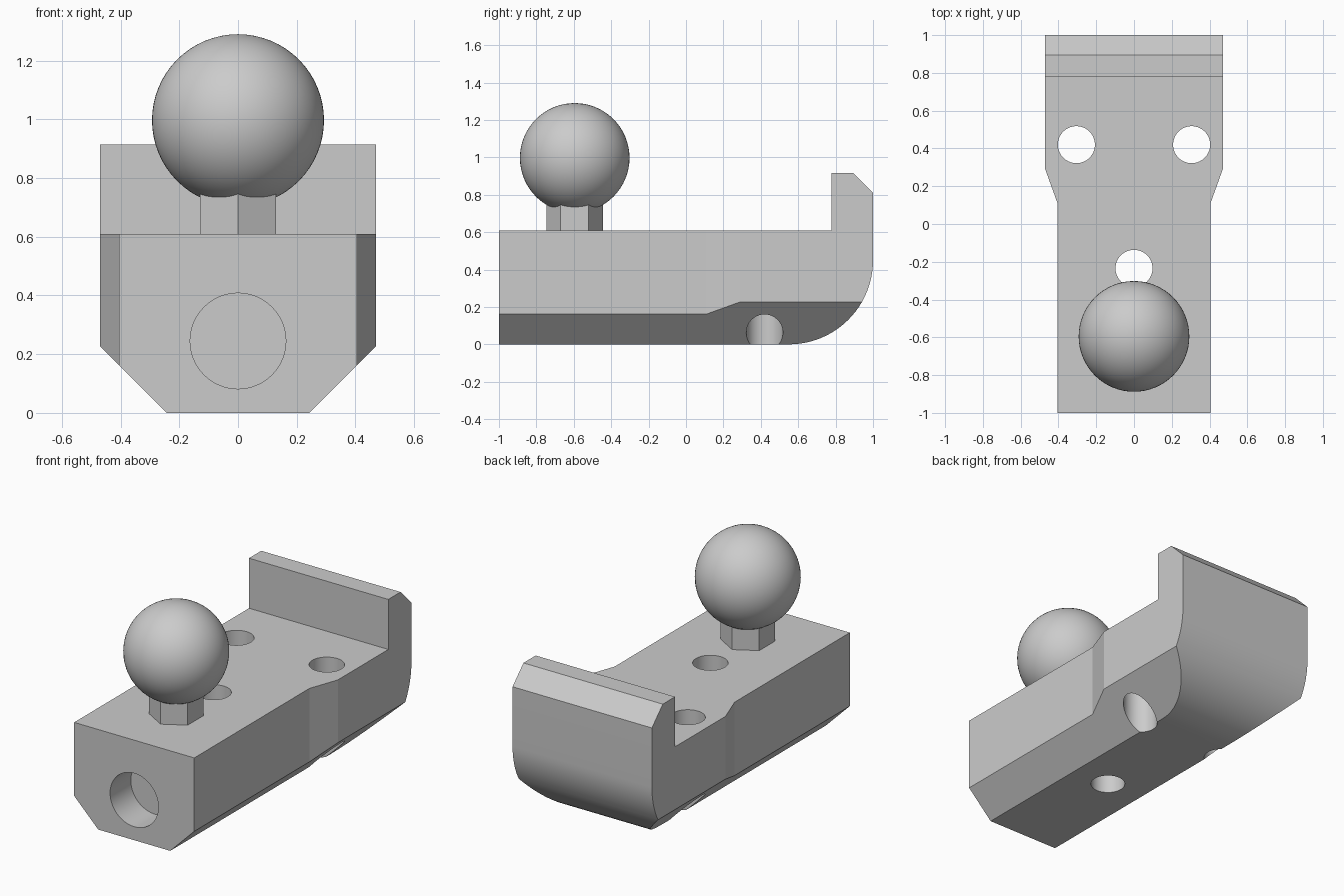
import bpy, bmesh, math
from mathutils import Vector

cube = bpy.data.objects.get("Cube")
if cube:
    bpy.data.objects.remove(cube, do_unlink=True)

# Single plain metal colour
metal = bpy.data.materials.new("grey_metal")
metal.use_nodes = True
GREY = (0.6, 0.6, 0.6, 1)
metal.diffuse_color = GREY
metal.node_tree.nodes["Principled BSDF"].inputs["Base Color"].default_value = GREY


def make(name, bm):
    bmesh.ops.recalc_face_normals(bm, faces=bm.faces)
    mesh = bpy.data.meshes.new(name)
    bm.to_mesh(mesh)
    bm.free()
    mesh.materials.append(metal)
    ob = bpy.data.objects.new(name, mesh)
    bpy.context.collection.objects.link(ob)
    return ob


def prism(name, profile, place, lo, hi):
    """Extrude a 2D profile from lo to hi; place(a, b, depth) gives the 3D point."""
    bm = bmesh.new()
    face = bm.faces.new([bm.verts.new(place(a, b, lo)) for a, b in profile])
    new = bmesh.ops.extrude_face_region(bm, geom=[face])["geom"]
    shift = Vector(place(0, 0, hi)) - Vector(place(0, 0, lo))
    bmesh.ops.translate(bm, vec=shift, verts=[v for v in new if isinstance(v, bmesh.types.BMVert)])
    return make(name, bm)


def along_x(a, b, d): return (d, a, b)
def along_y(a, b, d): return (a, d, b)
def along_z(a, b, d): return (a, b, d)


def circle(cx, cy, r, n=64, turn=0):
    return [(cx + r * math.cos(turn + math.tau * i / n),
             cy + r * math.sin(turn + math.tau * i / n)) for i in range(n)]


def mirrored(half):
    return half + [(-x, y) for x, y in reversed(half)]


def activate(ob):
    bpy.ops.object.select_all(action='DESELECT')
    ob.select_set(True)
    bpy.context.view_layer.objects.active = ob


def cut(ob, tool, operation='DIFFERENCE'):
    activate(ob)
    mod = ob.modifiers.new("cut", 'BOOLEAN')
    mod.object, mod.operation, mod.solver = tool, operation, 'EXACT'
    bpy.ops.object.modifier_apply(modifier=mod.name)
    bpy.data.objects.remove(tool, do_unlink=True)


def smooth(ob):
    activate(ob)
    bpy.ops.object.shade_smooth_by_angle(angle=math.radians(15))


# Body: side profile with rounded heel and raised back lip
R = 0.45
heel = [(1 - R + R * math.sin(t), R - R * math.cos(t))
        for t in (math.pi / 2 * i / 24 for i in range(25))]
side = [(-1, 0)] + heel + [(1, 0.81), (0.895, 0.915), (0.777, 0.915), (0.777, 0.61), (-1, 0.61)]
body = prism("hitch_body", side, along_x, -0.6, 0.6)

# Trim to the stepped plan outline, then chamfer the lower edges
plan = mirrored([(0.405, -1.1), (0.405, 0.11), (0.47, 0.29), (0.47, 1.1)])
cut(body, prism("plan_trim", plan, along_z, -0.1, 1.1), 'INTERSECT')
section = mirrored([(0.143, -0.1), (0.743, 0.5), (0.743, 1.1)])
cut(body, prism("chamfer_trim", section, along_y, -1.1, 1.1), 'INTERSECT')

# Through holes and blind front bore
for x, y in [(-0.305, 0.42), (0.305, 0.42), (0, -0.235)]:
    cut(body, prism("hole_cutter", circle(x, y, 0.098), along_z, -0.1, 0.8))
cut(body, prism("bore_cutter", circle(0, 0.245, 0.163), along_y, -1.1, -0.8))
smooth(body)

# Hexagonal neck
BALL_Y = -0.595
prism("hex_neck", circle(0, BALL_Y, 0.15, 6, math.pi / 6), along_z, 0.6, 0.8)

# Ball
bm = bmesh.new()
bmesh.ops.create_uvsphere(bm, u_segments=64, v_segments=32, radius=0.293)
bmesh.ops.translate(bm, vec=(0, BALL_Y, 0.997), verts=bm.verts)
smooth(make("ball", bm))
